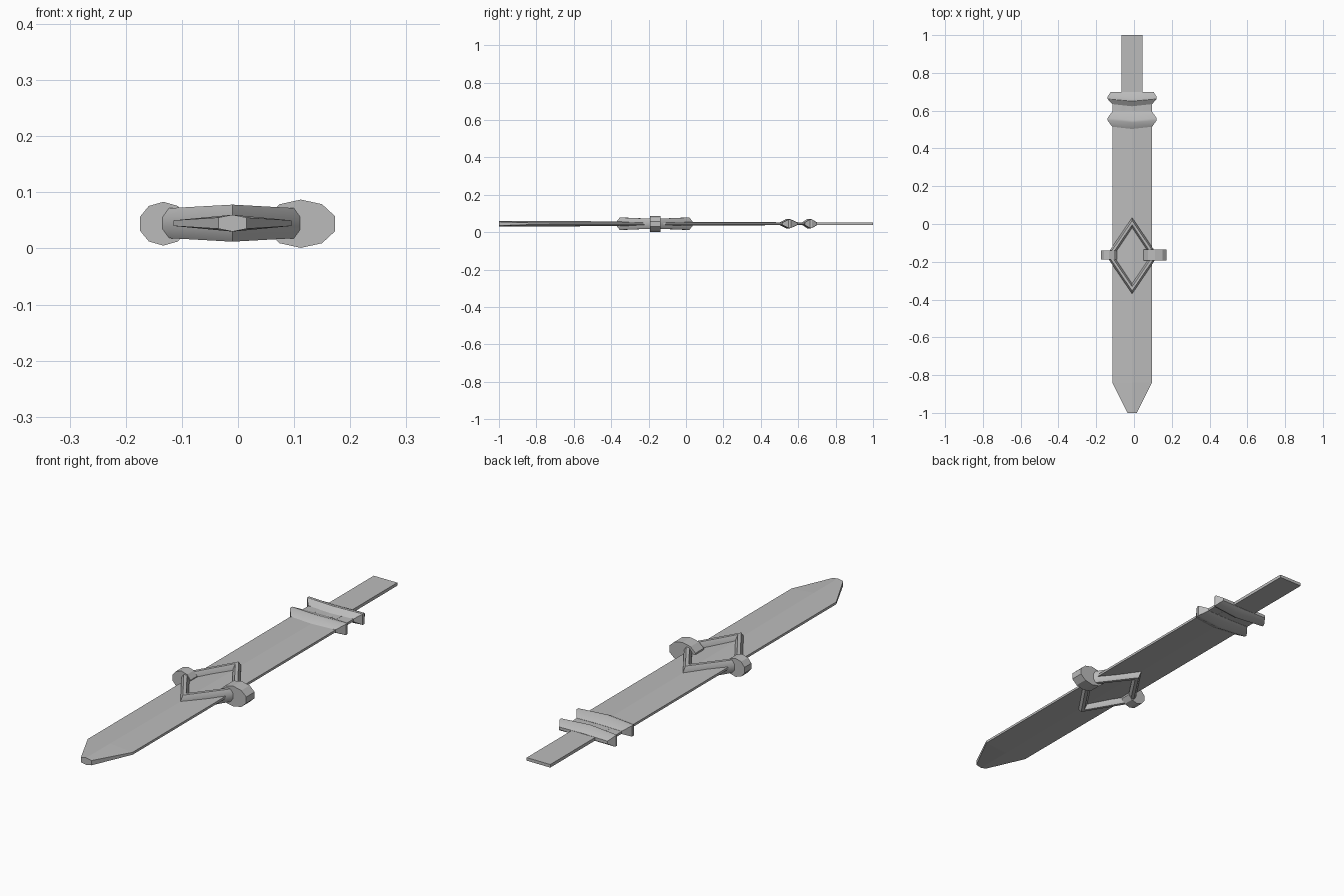
import bpy, bmesh, math
from mathutils import Vector

if "Cube" in bpy.data.objects:
    bpy.data.objects.remove(bpy.data.objects["Cube"], do_unlink=True)

CX, CZ = -0.01, 0.045      # axis of the sword

steel = bpy.data.materials.new("grey steel")
steel.use_nodes = True
GREY = (0.5, 0.5, 0.5, 1)
steel.diffuse_color = GREY
steel.node_tree.nodes["Principled BSDF"].inputs["Base Color"].default_value = GREY


def loft(name, rings, closed=False, angle=None):
    """Skin a list of equal point rings; cap the ends unless closed."""
    bm = bmesh.new()
    loops = [[bm.verts.new(p) for p in r] for r in rings]
    n = len(loops[0])
    pairs = list(zip(loops, loops[1:]))
    if closed:
        pairs.append((loops[-1], loops[0]))
    else:
        bm.faces.new(loops[0])
        bm.faces.new(loops[-1])
    for a, b in pairs:
        for i in range(n):
            j = (i + 1) % n
            bm.faces.new((a[i], a[j], b[j], b[i]))
    bmesh.ops.recalc_face_normals(bm, faces=bm.faces[:])
    mesh = bpy.data.meshes.new(name)
    bm.to_mesh(mesh)
    bm.free()
    mesh.materials.append(steel)
    ob = bpy.data.objects.new(name, mesh)
    bpy.context.collection.objects.link(ob)
    if angle:
        bpy.ops.object.select_all(action='DESELECT')
        ob.select_set(True)
        bpy.context.view_layer.objects.active = ob
        bpy.ops.object.shade_smooth_by_angle(angle=math.radians(angle))
    return ob


def section(y, w, edge, mid, bow=0):
    """Flat six-sided cross-section with a central ridge."""
    return [(CX - w, y, CZ - edge), (CX, y - bow, CZ - mid), (CX + w, y, CZ - edge),
            (CX + w, y, CZ + edge), (CX, y - bow, CZ + mid), (CX - w, y, CZ + edge)]


# Blade and tang
loft("blade", [section(-1, 0.025, 0.010, 0.015), section(-0.84, 0.105, 0.005, 0.015),
               section(0.64, 0.105, 0.005, 0.007)])
loft("tang", [section(0.6, 0.055, 0.0065, 0.0065), section(1, 0.055, 0.0065, 0.0065)])

# Two ridged collars at the shoulder
for name, front, peak, back, w_back in (("front_collar", 0.515, 0.555, 0.595, 0.105),
                                        ("rear_collar", 0.635, 0.668, 0.70, 0.113)):
    loft(name, [section(front, 0.106, 0.006, 0.008, 0.012),
                section(peak - 0.006, 0.130, 0.023, 0.026, 0.012),
                section(peak + 0.006, 0.130, 0.023, 0.026, 0.012),
                section(back, w_back, 0.006, 0.008, 0)], angle=30)

# Diamond frame: eight-sided tube mitred at four corners
FY = -0.168
rings = []
for dx, dy, h in ((0, -1, 0.033), (1, 0, 0.026), (0, 1, 0.033), (-1, 0, 0.026)):
    ring = []
    for k in range(8):
        a = math.radians(22.5 + 45 * k)
        off = math.cos(a) / math.cos(math.radians(22.5))
        up = math.sin(a) / math.cos(math.radians(22.5))
        ring.append((CX + dx * (0.118 + 0.019 * off),
                     FY + dy * (0.175 + 0.027 * off), CZ + h * up))
    rings.append(ring)
loft("diamond_frame", rings, closed=True, angle=30)


# Eight-sided knobs on the side corners
def knob(name, x, rx, rz, half):
    def ring(y):
        pts = []
        for k in range(10):
            a = math.tau * (k + 0.5) / 10
            pts.append((x + rx * math.cos(a) / math.cos(math.pi / 10), y,
                        CZ - 0.001 + rz * math.sin(a)))
        return pts
    loft(name, [ring(FY + 0.004 - half), ring(FY + 0.004 + half)])


knob("right_knob", -0.133, 0.042, 0.039, 0.023)
knob("left_knob", 0.112, 0.061, 0.043, 0.028)
